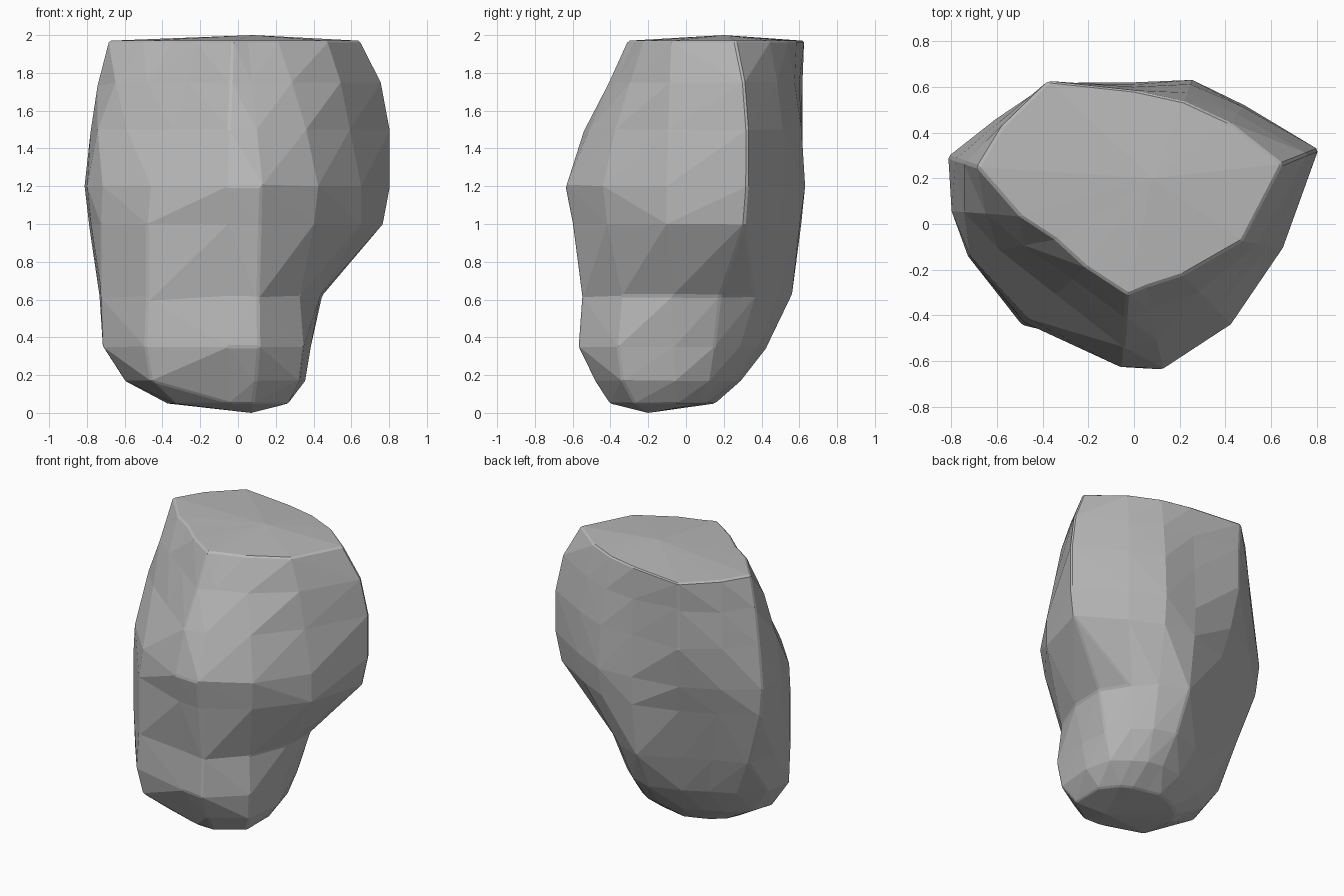
import bpy, bmesh, math

if "Cube" in bpy.data.objects:
    bpy.data.objects.remove(bpy.data.objects["Cube"])

# Directions of the boulder's vertical ridges, in degrees around z
ANGLES = [22, 47, 68, 90, 121, 143, 160, 176, 191, 222, 265, 281, 314, 351]

# Cross-sections: height -> reach of each ridge from the axis
SECTIONS = {
    0.05: [.19, .15, .13, .13, .18, .21, .27, .33, .38, .45, .40, .41, .38, .27],
    0.17: [.33, .29, .29, .29, .31, .35, .44, .55, .61, .62, .46, .49, .47, .36],
    0.35: [.40, .39, .41, .43, .42, .46, .57, .68, .73, .66, .55, .58, .50, .39],
    0.62: [.48, .49, .52, .56, .50, .56, .71, .735, .74, .645, .53, .56, .47, .44],
    1.00: [.83, .68, .65, .61, .60, .68, .84, .78, .74, .645, .59, .61, .58, .66],
    1.20: [.87, .71, .68, .62, .66, .74, .865, .80, .73, .62, .63, .65, .61, .66],
    1.50: [.87, .70, .66, .61, .72, .76, .83, .745, .60, .46, .54, .52, .52, .60],
    1.75: [.82, .66, .62, .60, .72, .74, .79, .65, .49, .36, .41, .38, .41, .55],
    1.97: [.70, .61, .58, .585, .73, .72, .73, .50, .35, .283, .31, .28, .31, .48],
}

stone = bpy.data.materials.new("grey stone")
stone.diffuse_color = (0.48, 0.48, 0.48, 1)
stone.use_nodes = True
stone.node_tree.nodes["Principled BSDF"].inputs["Base Color"].default_value = stone.diffuse_color

bm = bmesh.new()


def facet(a, b, c, d):
    """Fill a four-sided patch with two triangles, folded outwards."""
    outward = (d.co - a.co).dot((b.co - a.co).cross(c.co - a.co)) <= 0
    if outward:
        bm.faces.new((a, b, c))
        bm.faces.new((a, c, d))
    else:
        bm.faces.new((a, b, d))
        bm.faces.new((b, c, d))


# Loft the sections into a chiselled body
rings = []
for z, reach in SECTIONS.items():
    rings.append([bm.verts.new((r * math.cos(math.radians(a)), r * math.sin(math.radians(a)), z))
                  for a, r in zip(ANGLES, reach)])
n = len(ANGLES)
for low, high in zip(rings, rings[1:]):
    for i in range(n):
        j = (i + 1) % n
        facet(low[i], low[j], high[j], high[i])

# Shallow domed foot and crown
foot = bm.verts.new((0.07, -0.2, 0.0))
crown = bm.verts.new((0.08, 0.2, 2.0))
for i in range(n):
    j = (i + 1) % n
    bm.faces.new((foot, rings[0][j], rings[0][i]))
    bm.faces.new((crown, rings[-1][i], rings[-1][j]))

# Merge nearly flat facets into larger planes
bmesh.ops.dissolve_limit(bm, angle_limit=math.radians(5), verts=bm.verts[:], edges=bm.edges[:])
bmesh.ops.recalc_face_normals(bm, faces=bm.faces[:])

mesh = bpy.data.meshes.new("boulder")
bm.to_mesh(mesh)
bm.free()
mesh.materials.append(stone)
boulder = bpy.data.objects.new("boulder", mesh)
bpy.context.collection.objects.link(boulder)

# Worn edges
worn = boulder.modifiers.new("worn edges", 'BEVEL')
worn.width = 0.01
worn.segments = 1
worn.limit_method = 'ANGLE'
worn.angle_limit = math.radians(25)
